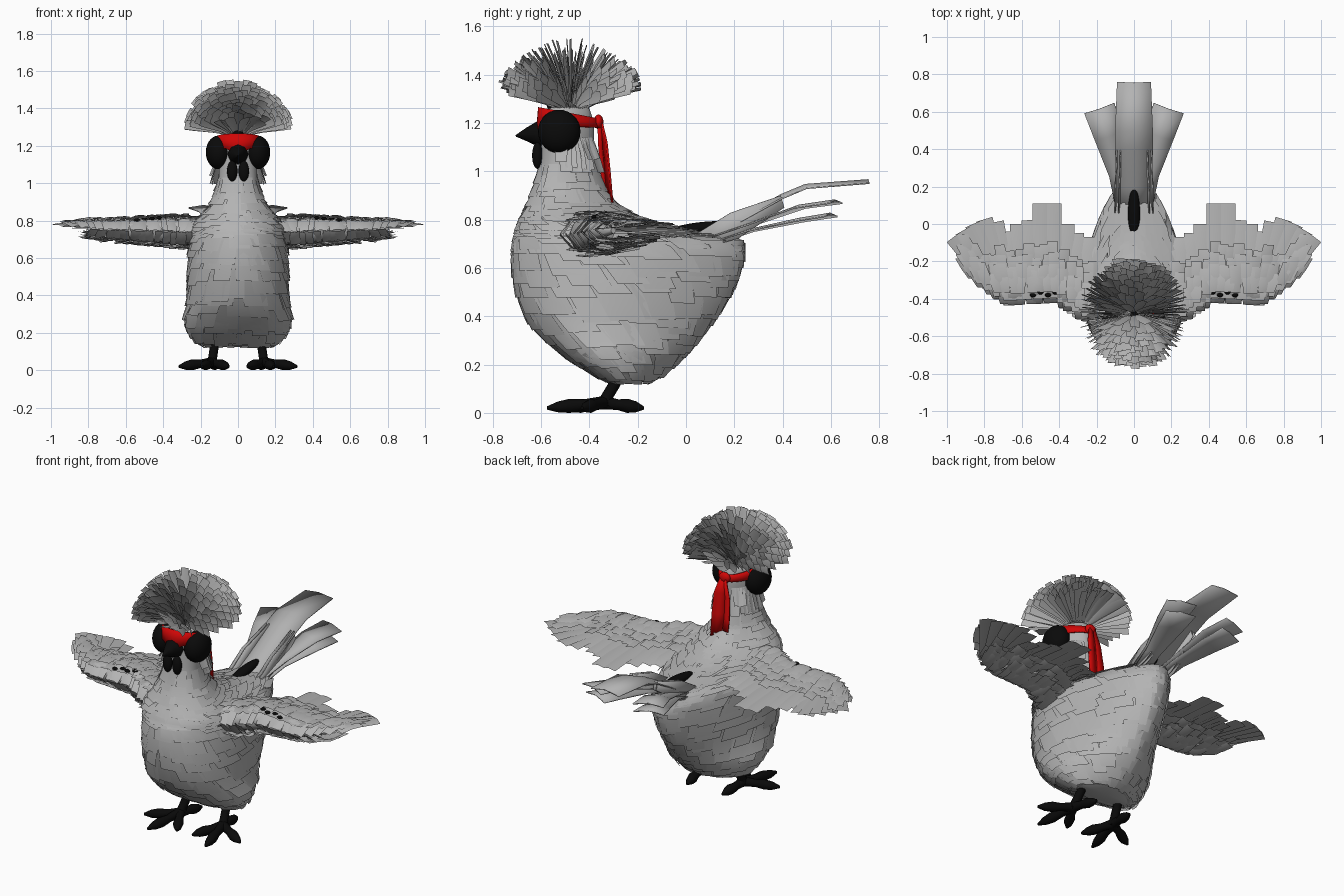
import bpy, math, random
from mathutils import Vector as V

random.seed(4)
cube = bpy.data.objects.get("Cube")
if cube:
    bpy.data.objects.remove(cube, do_unlink=True)


def material(name, rgb):
    m = bpy.data.materials.new(name)
    m.use_nodes = True
    m.diffuse_color = (*rgb, 1)
    m.node_tree.nodes["Principled BSDF"].inputs["Base Color"].default_value = (*rgb, 1)
    return m


GREY = material("feather grey", (0.45, 0.45, 0.45))
BLACK = material("skin black", (0.003, 0.003, 0.003))
RED = material("cloth red", (0.63, 0.002, 0.002))


class Part:
    """Collects strips and grids into one smooth mesh object."""

    def __init__(self, name, mat):
        self.name, self.mat, self.verts, self.faces = name, mat, [], []

    def grid(self, rows, closed=False):
        base, n = len(self.verts), len(rows[0])
        self.verts += [tuple(p) for r in rows for p in r]
        for i in range(len(rows) - 1):
            for j in range(n if closed else n - 1):
                a, b = base + i * n + j, base + i * n + (j + 1) % n
                self.faces.append((a, a + n, b + n, b))

    def blade(self, points, widths, side=None, mirror=False, cup=.08):
        """Cupped strip along a path, optionally repeated on the other side."""
        pts = [V(p) for p in points]
        along = pts[-1] - pts[0]
        side = V(side or along.cross(V((0, 0, 1)))).normalized()
        crown = side.cross(along).normalized()
        rows = [[p - side * w / 2, p + crown * w * cup, p + side * w / 2] for p, w in zip(pts, widths)]
        self.grid(rows)
        if mirror:
            self.grid([[V((-q.x, q.y, q.z)) for q in reversed(r)] for r in rows])

    def finish(self, thickness=0):
        me = bpy.data.meshes.new(self.name)
        me.from_pydata(self.verts, [], self.faces)
        me.materials.append(self.mat)
        me.polygons.foreach_set("use_smooth", [True] * len(me.polygons))
        ob = bpy.data.objects.new(self.name, me)
        bpy.context.collection.objects.link(ob)
        if thickness:
            ob.modifiers.new("thickness", "SOLIDIFY").thickness = thickness


def ellipsoid(name, loc, scale, mat, tilt=0):
    bpy.ops.mesh.primitive_uv_sphere_add(segments=24, ring_count=14, location=loc, rotation=(tilt, 0, 0))
    ob = bpy.context.object
    ob.name, ob.scale = name, scale
    ob.data.materials.append(mat)
    bpy.ops.object.shade_smooth()


def tube(name, points, mat):
    """Round tube through (x, y, z, radius) points."""
    cu = bpy.data.curves.new(name, "CURVE")
    cu.dimensions, cu.bevel_depth, cu.bevel_resolution, cu.use_fill_caps = "3D", 1, 2, True
    sp = cu.splines.new("POLY")
    sp.points.add(len(points) - 1)
    for p, (x, y, z, r) in zip(sp.points, points):
        p.co, p.radius = (x, y, z, 1), r
    cu.materials.append(mat)
    bpy.context.collection.objects.link(bpy.data.objects.new(name, cu))


# Body sections from crown to belly: height, front y, back y, half width
SECTIONS = [(1.29, -.5, -.46, .02), (1.26, -.57, -.40, .08), (1.2, -.6, -.38, .098),
            (1.1, -.6, -.38, .098), (1.0, -.61, -.365, .1), (.92, -.63, -.34, .118),
            (.85, -.66, -.28, .158), (.80, -.685, -.18, .2), (.765, -.7, -.07, .222),
            (.74, -.705, .09, .235), (.715, -.712, .24, .242), (.62, -.72, .235, .247),
            (.5, -.705, .19, .25), (.37, -.65, .105, .25), (.26, -.535, .015, .274),
            (.16, -.385, -.09, .222), (.13, -.31, -.16, .15)]


def skin(u, a):
    u = max(0, min(u, len(SECTIONS) - 1.001))
    i = int(u)
    z, f, b, w = (p + (q - p) * (u - i) for p, q in zip(SECTIONS[i], SECTIONS[i + 1]))
    c = math.cos(a)
    return V((w * math.sin(a) * (1 + .3 * c), (f + b) / 2 - (b - f) / 2 * c, z))


def lifted(u, a, h):
    e = .02
    n = (skin(u + e, a) - skin(u - e, a)).cross(skin(u, a + e) - skin(u, a - e))
    return skin(u, a) + n.normalized() * h


body = Part("body", GREY)
TURN = [2 * math.pi * k / 40 for k in range(40)]
body.grid([[skin(i / 2, a) for a in TURN] for i in range(2 * len(SECTIONS) - 1)], closed=True)
body.verts.append((0, -.23, .125))
n = len(body.verts) - 1
body.faces += [(n - 40 + k, n, n - 40 + (k + 1) % 40) for k in range(40)]
body.finish()

# Overlapping plumage that follows the body
plumage = Part("body_plumage", GREY)
for row in range(24):
    u = 3.7 + row * .5
    count = 12 if u < 6 else 18
    for k in range(count):
        a = 2 * math.pi * (k + .5 * (row % 2) + random.uniform(-.25, .25)) / count
        half, length = math.pi / count * random.uniform(.8, 1.3), random.uniform(.8, 1.3)
        flare = .017 * (.4 + .6 * abs(math.sin(a)))
        sweep = .22 * math.sin(a) if u > 6 else 0
        plumage.grid([[lifted(u + length * t, a + sweep * t + half * s, .003 + flare * t)
                       for s in (-1, 0, 1)] for t in (0, .5, 1)])
# Loose hackles at the side of the neck
for k in range(10):
    a = math.pi * (.42 + .043 * k)
    p, q = lifted(2.6, a, .004), lifted(3.9 + random.uniform(-.4, .3), a, .045)
    plumage.blade([p, (p + q) / 2, q], (.04, .055, .05), (math.cos(a), math.sin(a), 0), True)
plumage.finish()

# Fan-shaped crest: broad feathers that all face the front
crest = Part("crest", GREY)
COUNT = 210
for k in range(COUNT):
    th = math.acos(1 - (k + .5) / COUNT * .72)
    ph = k * 2.39996
    out, up = V((math.cos(ph) * .93, math.sin(ph), 0)), V((0, 0, 1))
    p = V((0, -.478, 1.25)) + out * .085 * math.sin(th) + up * .02
    step = (.29 - .045 * th) * random.uniform(.92, 1.03) / 4
    points = [p]
    for t in range(4):
        lean = th * (.85 + .16 * abs(math.cos(ph))) + .08 * t
        p = p + (out * math.sin(lean) + up * math.cos(lean)) * step
        points.append(p)
    side = (p - points[0]).cross(V((random.uniform(-.3, .3), 1, 0)))
    if side.length < .13:
        side += V((-.08, 0, 0))
    crest.blade(points, (.022, .036, .05, .056, .048), side)
crest.finish()


# Wings: leading edge and half thickness by span
def by_span(x, keys):
    for (x0, v0), (x1, v1) in zip(keys, keys[1:]):
        if x <= x1:
            return v0 + (v1 - v0) * (x - x0) / (x1 - x0)
    return keys[-1][1]


LEAD = [(.15, -.54), (.28, -.515), (.42, -.42), (.68, -.435), (.8, -.35), (.9, -.25)]
THICK = [(.15, .07), (.3, .09), (.6, .066), (.78, .048), (.9, .01)]
MIDDLE = [(.15, .735), (.4, .745), (.7, .752), (.9, .772)]
wing = Part("wing_feathers", GREY)
for x, y in [(.2, -.1), (.25, -.07), (.31, -.05), (.36, .0), (.43, .11), (.5, .11),
             (.56, .02), (.62, .0), (.67, -.04)]:
    wing.blade([(x - .01, -.36, .755), (x, -.15, .745), (x, y, .725)], (.07, .085, .085), None, True)
for k, (x, y) in enumerate([(.74, .01), (.8, .025), (.86, .0), (.915, -.035), (.965, -.07)]):
    root = V((.66 + .02 * k, -.37, .76))
    tip = V((x, y, .735 + .011 * k))
    wing.blade([root, root.lerp(tip, .5), tip], (.05, .075, .09), None, True)
for face, count in ((1, 17), (-1, 15)):
    for row in range(6):
        for k in range(count):
            x = .17 + .043 * k + random.uniform(-.015, .015)
            lead, h, z = by_span(x, LEAD), by_span(x, THICK), by_span(x, MIDDLE)
            depth = [0, .025, .06, .1, .15, .2][row] * (1 if x < .7 else .6)
            length = random.uniform(.09, .13)
            bulge = [0, .7, 1, .9, .65, .4][row]
            fan = max(0, x - .62) * .45
            p = V((x, lead + depth, z + face * h * bulge))
            q = V((x + fan * .6, lead + depth + length, z + face * (h * max(bulge, .9 * (row == 0)) * .8 + .006)))
            middle = p.lerp(q, .45)
            middle.z += face * (.4 * h if row == 0 else .008)
            wing.blade([p, middle, q], (.05, .062, .058), (1, -fan, face * random.uniform(-.25, .25)),
                       True, .08 * face)
wing.finish()

for s, label in ((1, "left"), (-1, "right")):
    tube(label + "_wing_arm", [(s * .1, -.4, .73, .06), (s * .25, -.41, .735, .075),
         (s * .42, -.35, .745, .055), (s * .66, -.37, .752, .04), (s * .8, -.3, .755, .012)], GREY)
    for k in range(4):
        ellipsoid(label + "_wing_skin", (s * (.42 + .04 * k), -.365 - .015 * (k % 2), .815 - .004 * k),
                  (.016, .012, .009), BLACK)
    # Dark goggle-like eyes and wattles
    ellipsoid(label + "_eye", (s * .104, -.525, 1.165), (.068, .088, .09), BLACK)
    ellipsoid(label + "_wattle", (s * .031, -.615, 1.065), (.028, .022, .055), BLACK)
    # Leg and toes
    tube(label + "_leg", [(s * .125, -.27, .2, .034), (s * .128, -.295, .12, .024),
         (s * .135, -.325, .07, .024), (s * .14, -.34, .034, .03)], BLACK)
    for k, (x, y) in enumerate([(.315, -.43), (.19, -.575), (.05, -.5), (.115, -.175)]):
        root, tip = V((.14, -.34, .042)), V((x, y, .02))
        pts = [(root.lerp(tip, t), r) for t, r in ((0, .028), (.35, .022), (.6, .029), (.8, .023), (1, .007))]
        tube(f"{label}_toe_{k + 1}", [(s * p.x, p.y, max(p.z, r), r) for p, r in pts], BLACK)

# Tail feathers: upper, fanned and upright ones at the root
tail = Part("tail_feathers", GREY)
tail.blade([(0, .02, .69), (0, .2, .775), (0, .4, .885), (0, .5, .927), (0, .76, .948)],
           (.16, .19, .2, .2, .18), (1, 0, 0))
for x, y, z, drop in ((.185, .62, .865, .0), (.175, .6, .81, .025)):
    tail.blade([(.06, .1, .72 - drop), (.09, .27, .775 - drop), (.14, .47, z - .02), (x, y, z)],
               (.08, .09, .145, .17), (1, -.35, 0), True)
for x in (.085, .105):
    tail.blade([(x, .04, .705), (x, .2, .775), (x - .01, .4, .875)], (.06, .11, .05), (0, -.3, 1), True)
tail.finish(.006)
ellipsoid("tail_root_skin", (0, .055, .765), (.032, .14, .024), BLACK, .12)

# Beak and small comb
tube("beak", [(0, -.57, 1.155, .06), (0, -.615, 1.155, .052), (0, -.66, 1.152, .028),
              (0, -.705, 1.147, .003)], BLACK)
for k in range(3):
    ellipsoid("comb", (0, -.55 + .035 * k, 1.268), (.03, .025, .022), BLACK)

# Headband with knot and two hanging ends
band = Part("headband", RED)
rows = []
for t in (0, .5, 1):
    ring = []
    for a in TURN:
        c = math.cos(a)
        p = skin(2, a)
        low, high = 1.186 + .006 * c - .03 * max(0, c) ** 12, 1.242 + .023 * c
        grow = 1.12 - .08 * t
        ring.append(V((p.x * grow, -.49 + (p.y + .49) * grow, low + (high - low) * t)))
    rows.append(ring)
band.grid(rows, closed=True)
band.finish(.008)
ellipsoid("headband_knot", (0, -.362, 1.205), (.035, .02, .03), RED)
ends = Part("headband_ends", RED)
ends.blade([(0, -.36, 1.21), (.015, -.342, 1.12), (.018, -.33, 1.0), (.022, -.318, .87)],
           (.04, .065, .07, .065), (1, .3, 0))
ends.blade([(0, -.36, 1.21), (-.022, -.352, 1.1), (-.028, -.34, .98), (-.028, -.328, .91)],
           (.04, .06, .065, .06), (1, -.4, 0))
ends.finish(.008)
